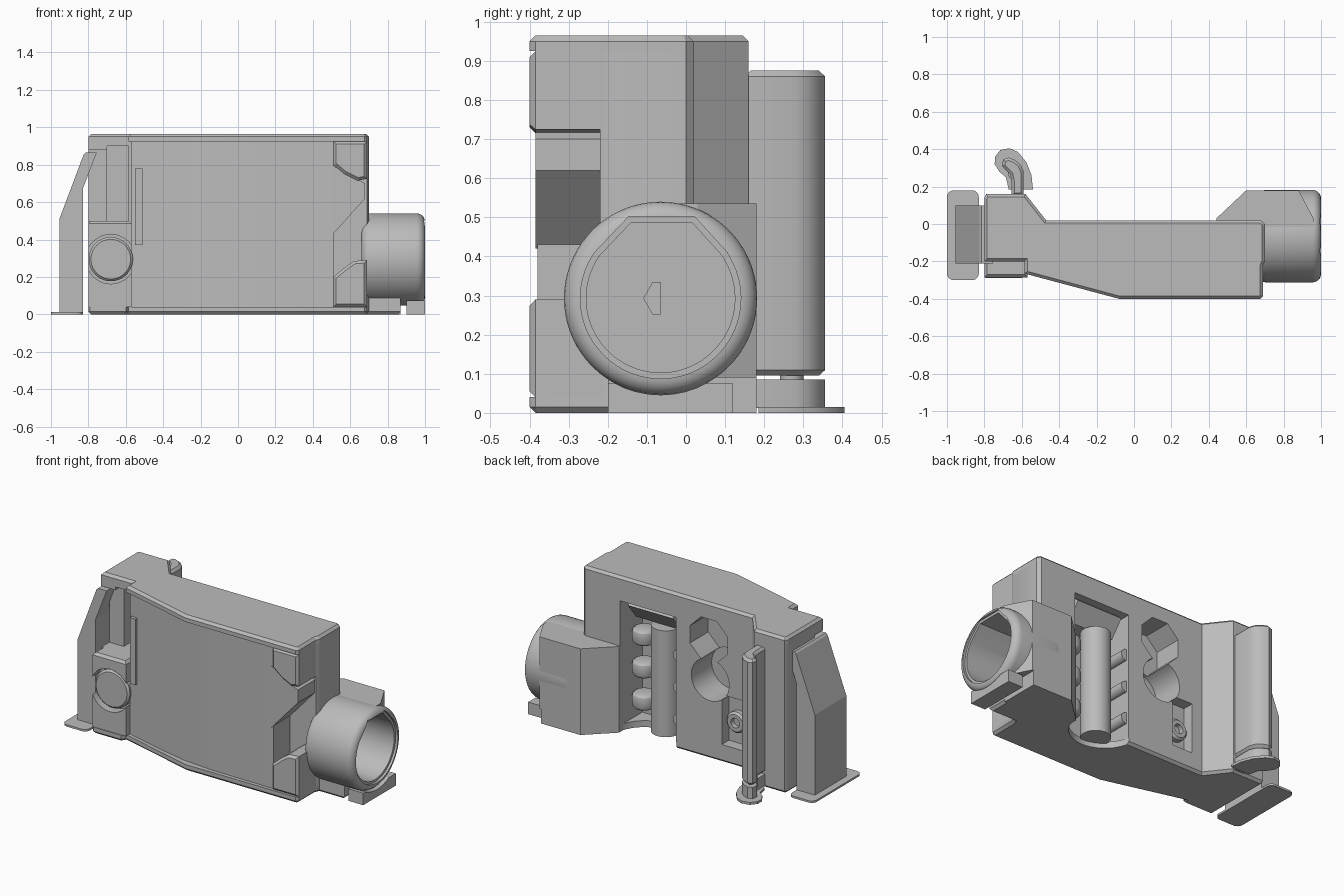
import bpy, bmesh, math
from mathutils import Vector

cube = bpy.data.objects.get("Cube")
if cube:
    bpy.data.objects.remove(cube, do_unlink=True)

grey = bpy.data.materials.new("mid_grey")
grey.use_nodes = True
grey.diffuse_color = (0.5, 0.5, 0.5, 1)
grey.node_tree.nodes["Principled BSDF"].inputs["Base Color"].default_value = (0.5, 0.5, 0.5, 1)

PLACE = {"x": lambda a, b, h: (h, a, b),
         "y": lambda a, b, h: (a, h, b),
         "z": lambda a, b, h: (a, b, h)}


def prism(name, pts, axis, lo, hi, ends="", size=0.015, segments=1):
    """Extrude a profile along an axis; ends lists the caps (l, h) to bevel."""
    bm = bmesh.new()
    put = PLACE[axis]
    low = [bm.verts.new(put(a, b, lo)) for a, b in pts]
    high = [bm.verts.new(put(a, b, hi)) for a, b in pts]
    bm.faces.new(low)
    bm.faces.new(high)
    for i in range(len(pts)):
        j = (i + 1) % len(pts)
        bm.faces.new((low[i], low[j], high[j], high[i]))
    bmesh.ops.recalc_face_normals(bm, faces=bm.faces)
    rims = [set(r) for r, key in ((low, "l"), (high, "h")) if key in ends]
    edges = [e for e in bm.edges if any(set(e.verts) <= r for r in rims)]
    if edges:
        bmesh.ops.bevel(bm, geom=edges, offset=size, segments=segments,
                        profile=0.5, affect="EDGES")
    mesh = bpy.data.meshes.new(name)
    bm.to_mesh(mesh)
    bm.free()
    mesh.materials.append(grey)
    obj = bpy.data.objects.new(name, mesh)
    bpy.context.collection.objects.link(obj)
    return obj


def box(name, x0, x1, y0, y1, z0, z1, ends=""):
    return prism(name, [(x0, y0), (x1, y0), (x1, y1), (x0, y1)], "z", z0, z1, ends)


def ring(a, b, r, n=48, start=0.0, sweep=2 * math.pi):
    return [(a + r * math.cos(start + sweep * i / n), b + r * math.sin(start + sweep * i / n))
            for i in range(n)]


def activate(obj):
    bpy.ops.object.select_all(action="DESELECT")
    obj.select_set(True)
    bpy.context.view_layer.objects.active = obj


def cut(obj, *cutters):
    activate(obj)
    for c in cutters:
        c.hide_render = True
        m = obj.modifiers.new("cut", "BOOLEAN")
        m.operation, m.solver, m.object = "DIFFERENCE", "EXACT", c
        bpy.ops.object.modifier_apply(modifier=m.name)
        bpy.data.objects.remove(c, do_unlink=True)


def smooth(*objs):
    for o in objs:
        activate(o)
        bpy.ops.object.shade_smooth_by_angle(angle=math.radians(28))


# Housing: two lids around a core whose front is set back behind their lips
back = [(0.69, -0.22), (0.70, -0.20), (0.70, 0), (0.68, 0.02),
        (-0.47, 0.02), (-0.58, 0.16), (-0.79, 0.16), (-0.80, 0.14)]
front = [(-0.585, -0.265), (-0.08, -0.4), (0.675, -0.4), (0.69, -0.385)]
top_lid = prism("top_lid", [(-0.8, -0.2), (-0.585, -0.2)] + front + back,
                "z", 0.925, 0.965, "h")
base_lid = prism("base_lid", [(-0.8, -0.28), (-0.79, -0.29), (-0.6, -0.29)] + front + back,
                 "z", 0, 0.04, "l")
core = prism("housing_core", [(-0.8, -0.2), (-0.57, -0.2), (-0.57, -0.245), (-0.3, -0.318),
                              (-0.12, -0.357), (0.08, -0.375), (0.51, -0.38),
                              (0.51, -0.22)] + back, "z", 0.04, 0.925)

# Openings in the back wall and the tall recess at the right of the front
cut(core,
    box("slot_cutter", 0.055, 0.44, -0.2, 0.1, -0.1, 0.815),
    prism("octagon_cutter", ring(-0.17, 0.735, 0.14, 8, math.pi / 8), "y", -0.16, 0.1),
    prism("round_cutter", ring(-0.18, 0.49, 0.13), "y", -0.18, 0.1),
    box("pocket_cutter", -0.4, -0.26, -0.05, 0.1, 0.11, 0.42),
    box("side_recess_cutter", -0.7, -0.585, -0.3, -0.05, 0.05, 0.9),
    box("corner_recess_cutter", -0.9, -0.6, -0.3, -0.12, 0.5, 0.88))
cut(base_lid, prism("notch_cutter", ring(0.25, 0.05, 0.2), "z", -0.1, 0.1))

# Front panel trim and corner clips
box("panel_edge_strip", -0.55, -0.51, -0.275, -0.2, 0.37, 0.78)
prism("upper_clip", [(0.51, 0.925), (0.51, 0.8), (0.57, 0.75), (0.64, 0.715),
                     (0.69, 0.725), (0.69, 0.925)], "y", -0.4, -0.21, "l")
prism("lower_clip", [(0.51, 0.04), (0.51, 0.2), (0.57, 0.25), (0.62, 0.285),
                     (0.69, 0.29), (0.69, 0.04)], "y", -0.4, -0.21, "l")
prism("clip_wedge", [(0.5, 0.42), (0.68, 0.62), (0.68, 0.7), (0.5, 0.8)], "y", -0.385, -0.21)

# Block with a round plug at the lower right of the front
plug_block = box("plug_block", -0.8, -0.57, -0.285, -0.05, 0.04, 0.5, "h")
cut(plug_block, prism("plug_cutter", ring(-0.68, 0.295, 0.132), "y", -0.4, -0.22))
plug = prism("round_plug", ring(-0.68, 0.295, 0.118), "y", -0.27, -0.2, "l", 0.012)

# Mechanism inside the back slot
prism("slot_top_block", [(-0.2, 0.815), (-0.03, 0.815), (0.0, 0.79), (-0.08, 0.69), (-0.2, 0.69)],
      "x", 0.09, 0.4)
roller = prism("slot_roller", ring(0.2, -0.09, 0.085, 32), "z", 0.03, 0.69)
parts = [roller, plug, plug_block, core, base_lid]
for i, z in enumerate((0.12, 0.32, 0.52)):
    parts.append(prism(f"slot_lug_{i}", ring(0.37, -0.12, 0.07, 24), "z", z, z + 0.1,
                       "lh", 0.03, 3))
    parts.append(prism(f"slot_bump_{i}", ring(0.055, z + 0.05, 0.035, 24), "y", -0.15, 0.0))

# Screw boss in the small pocket
boss = prism("screw_boss", ring(-0.33, 0.25, 0.065, 32), "y", -0.06, -0.01, "h", 0.012)
cut(boss, prism("screw_cutter", ring(-0.33, 0.25, 0.03, 24), "y", -0.04, 0.1))

# Barrel on the left side with a flat-topped bore and a hexagonal socket
AXIS_Y, AXIS_Z = -0.065, 0.293
barrel = prism("barrel", ring(AXIS_Y, AXIS_Z, 0.247, 72), "x", 0.66, 1.0, "lh", 0.045, 5)
teardrop = ring(AXIS_Y, AXIS_Z, 0.19, 52, math.radians(145), math.radians(250))
teardrop += [(0.092, 0.402), (0.015, 0.487), (-0.14, 0.487)]
lip = [(AXIS_Y + (a - AXIS_Y) * 1.08, AXIS_Z + (b - AXIS_Z) * 1.08) for a, b in teardrop]
cut(barrel,
    prism("bore_cutter", teardrop, "x", 0.72, 1.1),
    prism("lip_cutter", lip, "x", 0.985, 1.1),
    prism("hex_cutter", ring(-0.062, AXIS_Z, 0.046, 6), "x", 0.69, 0.8))

# Block that carries the barrel, its base and the small foot
carrier = prism("barrel_carrier", [(0.43, 0.02), (0.6, 0.18), (0.88, 0.18), (0.96, 0.03),
                                   (0.96, -0.065), (0.43, -0.065)], "z", 0, 0.535)
cut(carrier,
    prism("carrier_bore_cutter", ring(AXIS_Y, AXIS_Z, 0.215), "x", 0.72, 1.1),
    box("carrier_slot_cutter", 0.3, 0.44, -0.2, 0.1, 0, 0.6),
    box("carrier_gap_cutter", 0.87, 1.1, -0.2, 0.3, -0.1, 0.09))
box("barrel_base", 0.6, 0.87, -0.2, 0.12, 0, 0.1, "l")
foot = box("barrel_foot", 0.9, 1.0, -0.2, 0.12, 0, 0.075)
cut(foot, prism("foot_cutter", ring(AXIS_Y, AXIS_Z, 0.247), "x", 0.8, 1.1))

# Side fin standing on a rounded plate
prism("side_fin", [(-0.955, 0.01), (-0.955, 0.51), (-0.825, 0.855), (-0.815, 0.865),
                   (-0.755, 0.865), (-0.83, 0.67), (-0.83, 0.01)], "y", -0.21, 0.1)
plate = [p for x, y, a in ((-0.865, 0.145, 0), (-0.965, 0.145, 1),
                           (-0.965, -0.265, 2), (-0.865, -0.265, 3))
         for p in ring(x, y, 0.035, 6, a * math.pi / 2, math.pi / 2 * 1.2)]
prism("fin_plate", plate, "z", 0, 0.012)

# Hooked rod on the back, with its collar and foot plate
hook = [(-0.59, 0.15), (-0.59, 0.28), (-0.605, 0.315), (-0.635, 0.342), (-0.67, 0.356),
        (-0.7, 0.345), (-0.705, 0.31), (-0.685, 0.288), (-0.662, 0.265), (-0.655, 0.23),
        (-0.655, 0.15)]
hook_plate = [(-0.54, 0.185), (-0.548, 0.26), (-0.575, 0.33), (-0.62, 0.385), (-0.665, 0.405),
              (-0.715, 0.395), (-0.743, 0.36), (-0.745, 0.32), (-0.72, 0.28), (-0.685, 0.25),
              (-0.67, 0.185)]
parts += [prism("hook_rod", hook, "z", 0.095, 0.875, "lh"),
          prism("hook_collar", hook, "z", 0.012, 0.085),
          prism("hook_link", ring(-0.645, 0.27, 0.03, 16), "z", 0.05, 0.12),
          prism("hook_plate", hook_plate, "z", 0, 0.015)]

smooth(*parts, boss, barrel, carrier)
